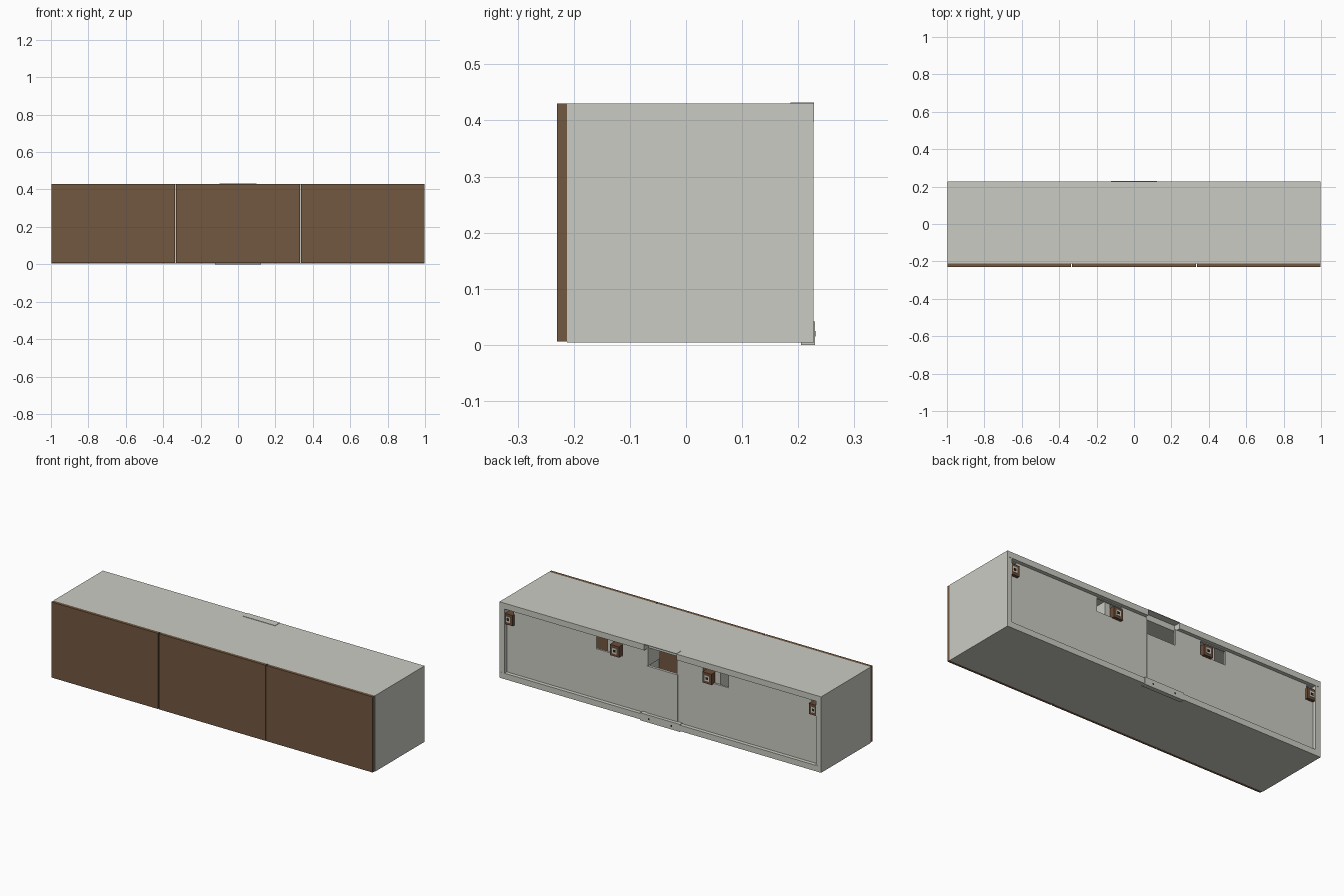
import bpy

cube = bpy.data.objects.get("Cube")
if cube:
    bpy.data.objects.remove(cube, do_unlink=True)


def material(name, rgb):
    m = bpy.data.materials.new(name)
    m.use_nodes = True
    m.diffuse_color = (*rgb, 1)
    m.node_tree.nodes["Principled BSDF"].inputs["Base Color"].default_value = (*rgb, 1)
    return m


PALE = material("pale grey board", (0.60, 0.60, 0.55))
WOOD = material("brown wood", (0.17, 0.098, 0.053))
RUST = material("bracket brown", (0.15, 0.075, 0.04))
DARK = material("dark bore", (0.02, 0.018, 0.016))


def box(name, x, y, z, mat=PALE):
    """Box from (min, max) pairs on each axis."""
    bpy.ops.mesh.primitive_cube_add(size=1, location=[sum(p) / 2 for p in (x, y, z)])
    ob = bpy.context.object
    ob.name = name
    ob.scale = [p[1] - p[0] for p in (x, y, z)]
    bpy.ops.object.transform_apply(location=False, rotation=False, scale=True)
    ob.data.materials.append(mat)
    return ob


def cut(target, x, y, z):
    cutter = box("cutter", x, y, z)
    cutter.hide_render = True
    mod = target.modifiers.new("cut", 'BOOLEAN')
    mod.operation = 'DIFFERENCE'
    mod.solver = 'EXACT'
    mod.object = cutter
    bpy.context.view_layer.objects.active = target
    bpy.ops.object.modifier_apply(modifier=mod.name)
    bpy.data.objects.remove(cutter, do_unlink=True)


FRONT, BACK = -0.212, 0.228
LOW, HIGH = 0.037, 0.397
W = 0.998

# Top and bottom boards, notched at the middle of the back edge
top = box("top_board", (-W, W), (FRONT, BACK), (HIGH, 0.43))
cut(top, (-0.1, 0.1), (0.19, 0.3), (0.38, 0.5))
bottom = box("bottom_board", (-W, W), (FRONT, BACK), (0.004, LOW))
cut(bottom, (-0.1, 0.1), (0.215, 0.3), (-0.1, 0.1))

# Side boards and inner dividers
for side, s in (("left", 1), ("right", -1)):
    box(side + "_side_board", sorted((s * 0.967, s * W)), (FRONT, BACK - 0.001), (LOW, HIGH))
    box(side + "_divider", sorted((s * 0.317, s * 0.35)), (FRONT, 0.195), (LOW, HIGH))

# Three doors
for i, name in enumerate(("right_door", "middle_door", "left_door")):
    c = (i - 1) * 0.6665
    box(name, (c - 0.3305, c + 0.3305), (-0.23, FRONT), (0.006, 0.43), WOOD)

# Recessed back panel with hanger openings
panel = box("back_panel", (-0.967, 0.967), (0.196, 0.207), (LOW, HIGH))
cut(panel, (-0.09, 0.09), (0.1, 0.3), (0.305, 0.5))
for s in (1, -1):
    cut(panel, sorted((s * 0.25, s * 0.41)), (0.1, 0.3), (0.315, 0.392))
    cut(panel, sorted((s * 0.925, s * 0.98)), (0.1, 0.3), (0.315, 0.392))

# Centre strip, metal cheek and thin plates
box("back_centre_strip", (-0.095, 0.095), (0.205, 0.211), (LOW, 0.305))
box("hanger_cheek", (0.09, 0.096), (0.1, 0.207), (0.305, HIGH))
box("top_plate", (-0.1, 0.1), (0.186, BACK), (0.429, 0.432))
box("bottom_bracket_upright", (-0.123, 0.123), (BACK - 0.001, 0.23), (0.001, 0.042))
box("bottom_bracket_foot", (-0.123, 0.123), (0.205, 0.23), (0, 0.004))
box("bottom_bracket_lip", (-0.123, 0.123), (0.207, 0.23), (0.039, 0.042))
for x in (-0.07, 0.07):
    box("bracket_screw", (x - 0.005, x + 0.005), (0.229, 0.2305), (0.015, 0.025), DARK)

# Wall hangers: brown block, pale plate and dark bore
for x in (-0.947, -0.287, 0.287, 0.947):
    box("hanger_block", (x - 0.028, x + 0.028), (0.17, 0.224), (0.312, 0.372), RUST)
    box("hanger_plate", (x - 0.013, x + 0.013), (0.222, 0.226), (0.326, 0.358), PALE)
    box("hanger_bore", (x - 0.007, x + 0.007), (0.225, 0.227), (0.335, 0.349), DARK)
